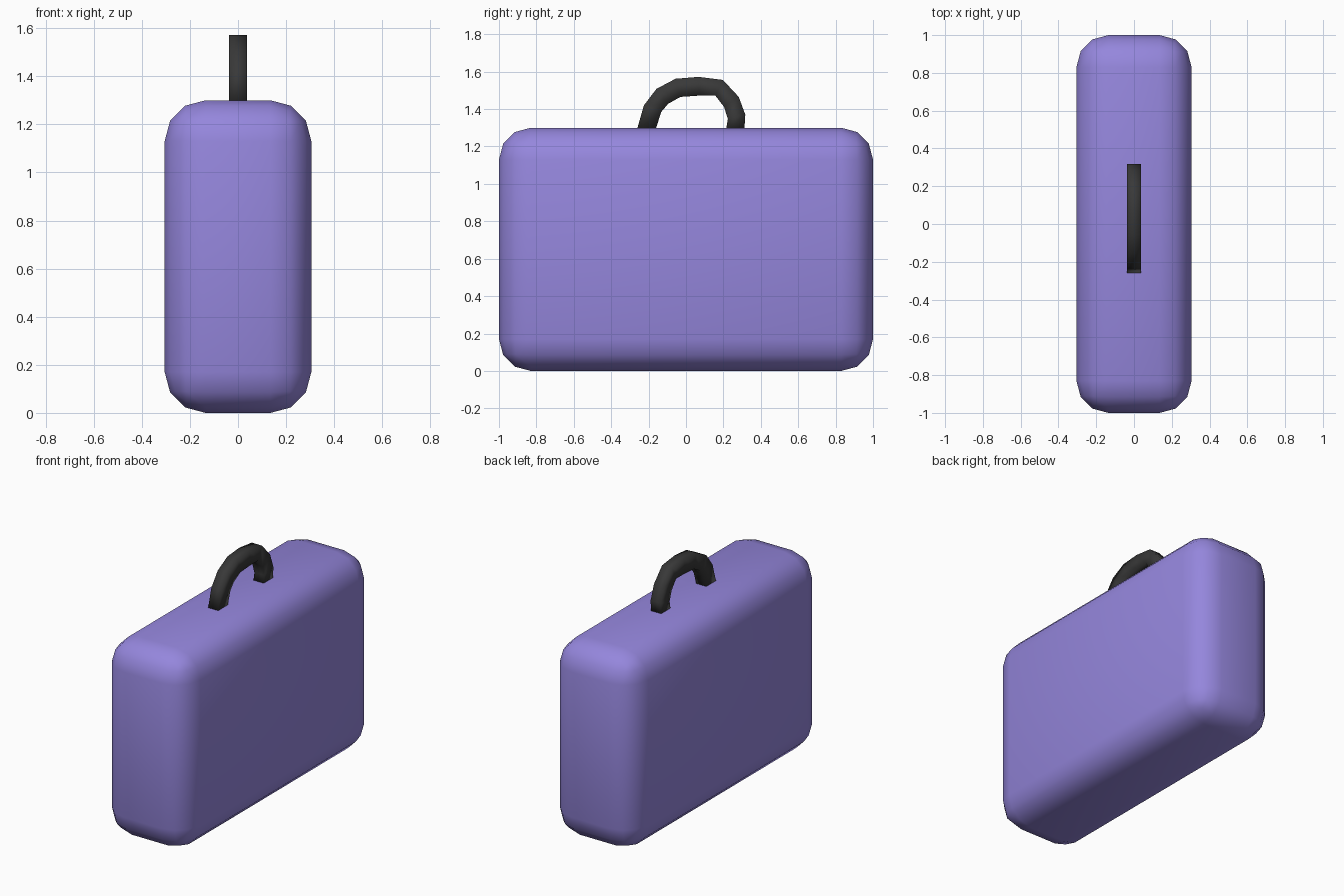
import bpy, bmesh

if "Cube" in bpy.data.objects:
    bpy.data.objects.remove(bpy.data.objects["Cube"])


def make_material(name, color):
    mat = bpy.data.materials.new(name)
    mat.diffuse_color = color
    mat.use_nodes = True
    mat.node_tree.nodes["Principled BSDF"].inputs["Base Color"].default_value = mat.diffuse_color
    return mat


def add_object(name, bm, mat):
    bmesh.ops.recalc_face_normals(bm, faces=bm.faces)
    for f in bm.faces:
        f.smooth = True
    mesh = bpy.data.meshes.new(name)
    bm.to_mesh(mesh)
    bm.free()
    mesh.materials.append(mat)
    obj = bpy.data.objects.new(name, mesh)
    bpy.context.collection.objects.link(obj)
    return obj


# Case body: a box with every edge rounded in three segments
bm = bmesh.new()
bmesh.ops.create_cube(bm, size=1)
bmesh.ops.scale(bm, vec=(0.61, 2.0, 1.3), verts=bm.verts)
bmesh.ops.translate(bm, vec=(0, 0, 0.65), verts=bm.verts)
body = add_object("case_body", bm, make_material("purple", (0.30, 0.24, 0.72, 1)))
bevel = body.modifiers.new("rounded_edges", "BEVEL")
bevel.width = 0.17
bevel.segments = 3
bevel.limit_method = 'NONE'

# Handle: rectangular section swept along outer and inner (y, z) outlines
outer = [(-0.262, 1.29), (-0.225, 1.42), (-0.158, 1.508), (-0.056, 1.562),
         (0.067, 1.572), (0.197, 1.556), (0.282, 1.465), (0.317, 1.37), (0.312, 1.29)]
inner = [(-0.163, 1.29), (-0.132, 1.385), (-0.096, 1.428), (-0.03, 1.465),
         (0.07, 1.472), (0.157, 1.472), (0.203, 1.412), (0.224, 1.348), (0.214, 1.29)]
half = 0.037
bm = bmesh.new()
rings = []
for o, i in zip(outer, inner):
    section = [(-half, *o), (half, *o), (half, *i), (-half, *i)]
    rings.append([bm.verts.new(p) for p in section])
for a, b in zip(rings, rings[1:]):
    for k in range(4):
        n = (k + 1) % 4
        bm.faces.new((a[k], a[n], b[n], b[k]))
bm.faces.new(rings[0])
bm.faces.new(rings[-1])
add_object("carry_handle", bm, make_material("dark", (0.04, 0.04, 0.04, 1)))
